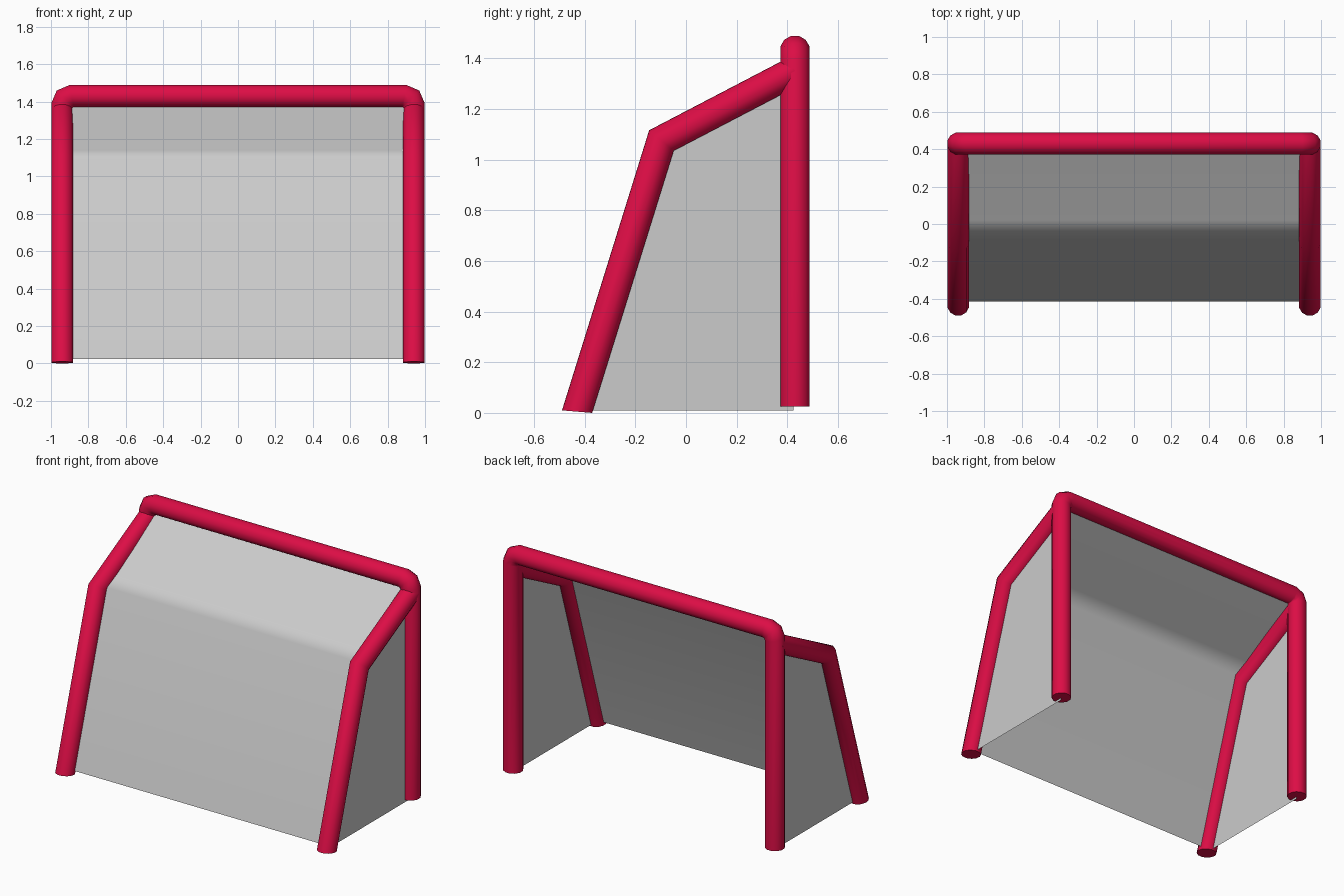
import bpy, bmesh, math
from mathutils import Vector

if "Cube" in bpy.data.objects:
    bpy.data.objects.remove(bpy.data.objects["Cube"])

R, SIDES = 0.06, 12
red = bpy.data.materials.new("red_paint")
red.diffuse_color = (0.72, 0.004, 0.06, 1)
red.use_nodes = True
red.node_tree.nodes["Principled BSDF"].inputs["Base Color"].default_value = red.diffuse_color


def finish(name, bm, mat=None, angle=40):
    me = bpy.data.meshes.new(name)
    bm.to_mesh(me)
    bm.free()
    ob = bpy.data.objects.new(name, me)
    bpy.context.collection.objects.link(ob)
    if mat:
        me.materials.append(mat)
    bpy.ops.object.select_all(action='DESELECT')
    ob.select_set(True)
    bpy.context.view_layer.objects.active = ob
    bpy.ops.object.shade_smooth_by_angle(angle=math.radians(angle))
    return ob


def pipe(name, path, start_normal=None):
    """Constant-radius tube with mitred bends and capped ends."""
    pts = [Vector(p) for p in path]
    dirs = [(b - a).normalized() for a, b in zip(pts, pts[1:])]
    u = dirs[0].orthogonal().normalized()
    v = dirs[0].cross(u)
    ring = [pts[0] + R * (math.cos(t) * u + math.sin(t) * v)
            for t in (2 * math.pi * i / SIDES for i in range(SIDES))]
    bm = bmesh.new()
    prev = None
    for i, p in enumerate(pts):
        d = dirs[max(i - 1, 0)]
        n = d + dirs[min(i, len(dirs) - 1)]
        if i == 0 and start_normal:
            n = Vector(start_normal)
        ring = [q + d * ((p - q).dot(n) / d.dot(n)) for q in ring]
        cur = [bm.verts.new(q) for q in ring]
        if prev:
            for k in range(SIDES):
                j = (k + 1) % SIDES
                bm.faces.new((prev[k], prev[j], cur[j], cur[k]))
        else:
            bm.faces.new(cur[::-1])
        prev = cur
    bm.faces.new(prev)
    bmesh.ops.recalc_face_normals(bm, faces=bm.faces)
    return finish(name, bm, red)


# Goal mouth: two posts and the crossbar in one bent tube
half = [(-0.94, 0.025), (-0.94, 1.38), (-0.925, 1.415), (-0.89, 1.43)]
arch = half + [(-x, z) for x, z in reversed(half)]
pipe("goal_frame", [(x, 0.43, z) for x, z in arch])

# Bent support poles and side nets
for s, side in ((-1, "left"), (1, "right")):
    x = 0.94 * s
    pipe(side + "_support_pole",
         [(x, -0.43, 0.005), (x, -0.097, 1.075), (x, 0.43, 1.35)], (0, 0.083, 1))
    bm = bmesh.new()
    outline = [(-0.428, 0.01), (0.425, 0.01), (0.43, 1.35), (-0.097, 1.075)]
    bm.faces.new([bm.verts.new((x, y, z)) for y, z in outline][::s])
    finish(side + "_side_net", bm)

# Back net, folded over the bend
bm = bmesh.new()
profile = [(-0.415, 0.025), (-0.085, 1.09), (0.02, 1.14), (0.43, 1.38)]
rows = [[bm.verts.new((x, y, z)) for x in (-0.94, 0.94)] for y, z in profile]
for a, b in zip(rows, rows[1:]):
    bm.faces.new((a[0], a[1], b[1], b[0]))
net = finish("back_net", bm, angle=80)
net.modifiers.new("flat_panels", 'WEIGHTED_NORMAL')
